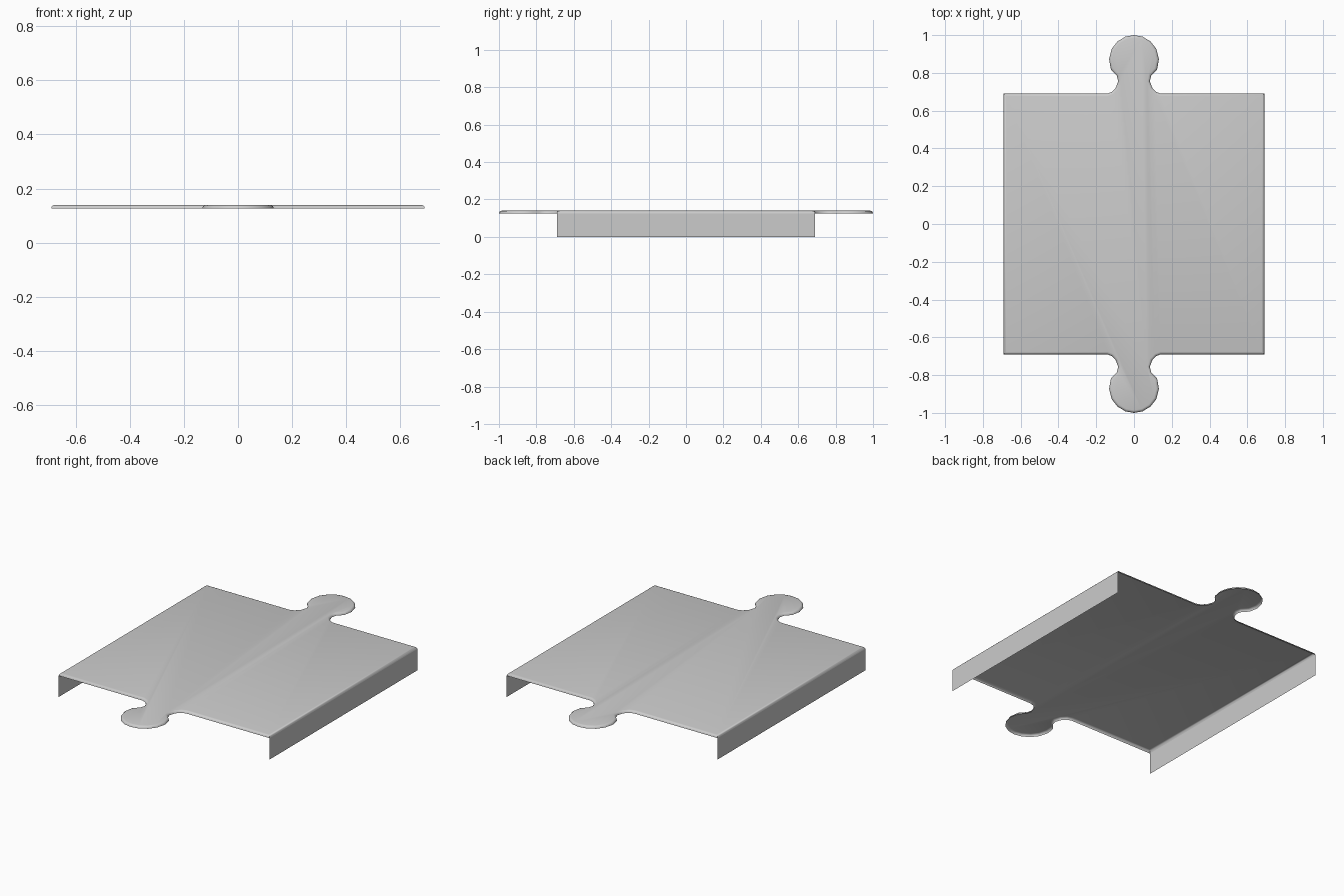
import bpy, bmesh, math
from mathutils import Vector

if "Cube" in bpy.data.objects:
    bpy.data.objects.remove(bpy.data.objects["Cube"])

HALF, RIM_Z, TOP_Z = 0.69, 0.126, 0.14


def make_object(name, bm):
    mesh = bpy.data.meshes.new(name)
    bm.to_mesh(mesh)
    bm.free()
    obj = bpy.data.objects.new(name, mesh)
    bpy.context.collection.objects.link(obj)
    return obj


def shrink(points, d):
    """Offset a counter-clockwise outline inwards with mitred corners."""
    out = []
    n = len(points)
    for i, p in enumerate(points):
        a = (p - points[i - 1]).normalized()
        b = (points[(i + 1) % n] - p).normalized()
        na, nb = Vector((-a.y, a.x)), Vector((-b.y, b.x))
        out.append(p + (na + nb) * d / (1 + na.dot(nb)))
    return out


# Tab profile: flared neck, then a round knob (right half, root to tip)
tab = [(0.142, HALF), (0.118, 0.699), (0.096, 0.722), (0.084, 0.756), (0.091, 0.785)]
for deg in (-22, 2, 26, 48, 70):
    a = math.radians(deg)
    tab.append((0.132 * math.cos(a), 0.868 + 0.132 * math.sin(a)))
tab += [(0, 1.0)]
tab += [(-x, y) for x, y in reversed(tab[:-1])]

# Full outline: half turned round to make the other end
half = [Vector(p) for p in [(HALF, HALF)] + tab + [(-HALF, HALF)]]
outline = half + [-p for p in half]

# Top plate: open shell with a rounded rim
bm = bmesh.new()
rings = []
R = TOP_Z - RIM_Z
for deg in (0, 30, 60, 90):
    a = math.radians(deg)
    pts = shrink(outline, R * (1 - math.cos(a)))
    rings.append([bm.verts.new((p.x, p.y, RIM_Z + R * math.sin(a))) for p in pts])
for low, high in zip(rings, rings[1:]):
    for i in range(len(low)):
        j = (i + 1) % len(low)
        bm.faces.new((low[i], low[j], high[j], high[i]))
bm.faces.new(rings[-1])
plate = make_object("top_plate", bm)
bpy.context.view_layer.objects.active = plate
plate.select_set(True)
bpy.ops.object.shade_smooth_by_angle(angle=math.radians(35))

# Side walls: thin sheets hanging from the left and right edges
for name, s in (("left_wall", -1), ("right_wall", 1)):
    bm = bmesh.new()
    corners = [(-s * HALF, 0), (s * HALF, 0), (s * HALF, RIM_Z), (-s * HALF, RIM_Z)]
    bm.faces.new([bm.verts.new((s * HALF, y, z)) for y, z in corners])
    make_object(name, bm)
